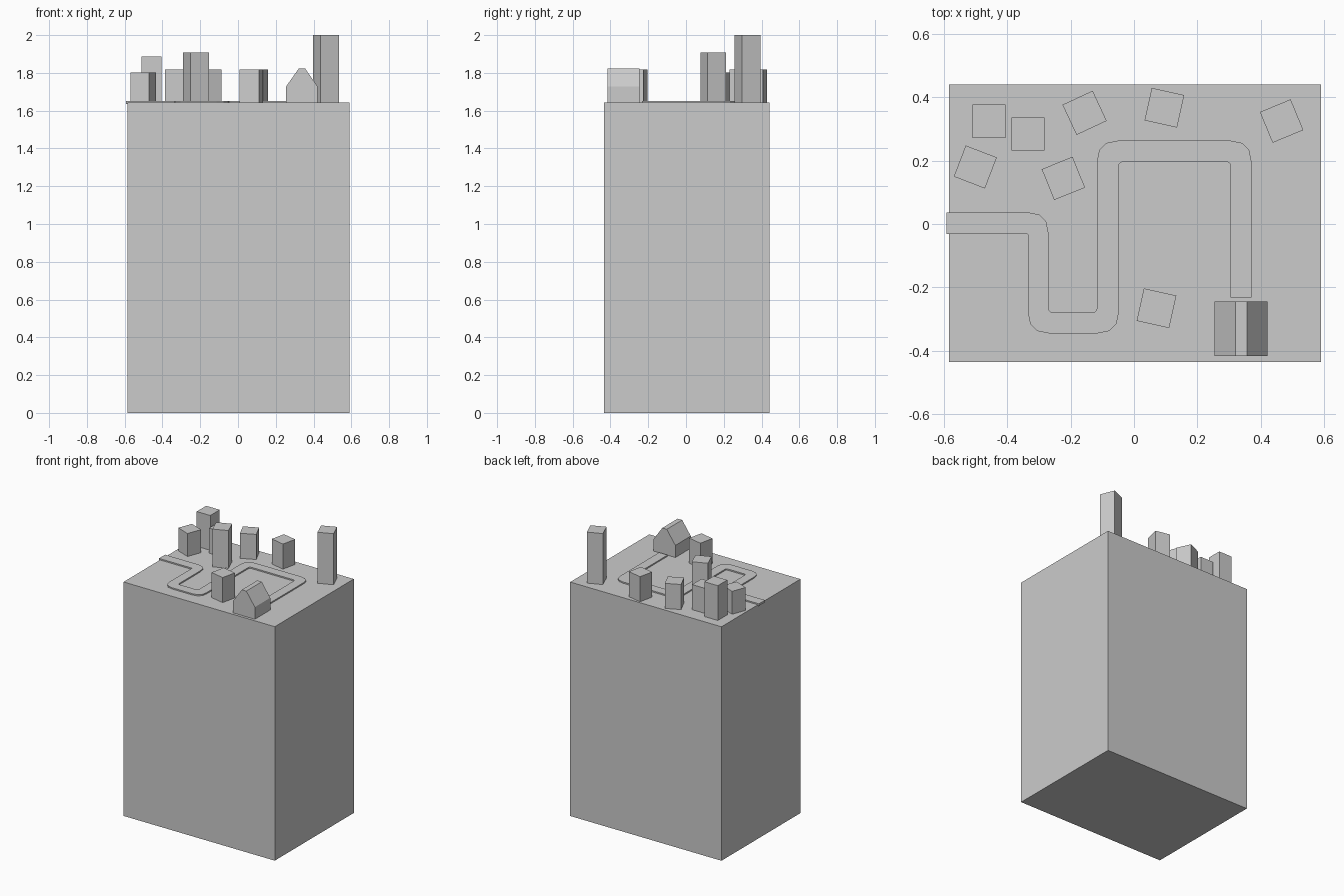
import bpy, bmesh, math
from mathutils import Vector

if "Cube" in bpy.data.objects:
    bpy.data.objects.remove(bpy.data.objects["Cube"])

grey = bpy.data.materials.new("plain_grey")
grey.diffuse_color = (0.6, 0.6, 0.6, 1)
grey.use_nodes = True
grey.node_tree.nodes["Principled BSDF"].inputs["Base Color"].default_value = grey.diffuse_color

GROUND = 1.642


def extruded(name, points, offset):
    """Solid made from a flat outline pushed along an offset vector."""
    bm = bmesh.new()
    face = bm.faces.new([bm.verts.new(p) for p in points])
    top = bmesh.ops.extrude_face_region(bm, geom=[face])["geom"]
    verts = [g for g in top if isinstance(g, bmesh.types.BMVert)]
    bmesh.ops.translate(bm, verts=verts, vec=offset)
    bmesh.ops.recalc_face_normals(bm, faces=bm.faces[:])
    mesh = bpy.data.meshes.new(name)
    bm.to_mesh(mesh)
    bm.free()
    mesh.materials.append(grey)
    obj = bpy.data.objects.new(name, mesh)
    bpy.context.collection.objects.link(obj)
    return obj


def rectangle(x0, x1, y0, y1, z):
    return [(x0, y0, z), (x1, y0, z), (x1, y1, z), (x0, y1, z)]


# Tall plinth
extruded("plinth", rectangle(-0.584, 0.59, -0.435, 0.441, 0), (0, 0, GROUND))

# Square towers: x, y, turn in degrees, top height
towers = [
    (-0.458, 0.324, 0, 1.886), (-0.335, 0.284, 0, 1.818),
    (-0.501, 0.180, -21, 1.803), (-0.156, 0.351, 25, 1.818),
    (-0.223, 0.144, 22, 1.907), (0.096, 0.367, -12.5, 1.818),
    (0.466, 0.325, 22.5, 2.0), (0.071, -0.266, -12.5, 1.818),
]
for i, (x, y, turn, top) in enumerate(towers):
    h = 0.0525
    tower = extruded(f"tower_{i + 1}", rectangle(-h, h, -h, h, 0), (0, 0, top - GROUND))
    tower.location = (x, y, GROUND)
    tower.rotation_euler.z = math.radians(turn)

# House with a flat-ridged gable roof
gable = [(0.254, GROUND), (0.422, GROUND), (0.422, 1.727), (0.356, 1.822),
         (0.321, 1.822), (0.254, 1.727)]
extruded("house", [(x, -0.416, z) for x, z in gable], (0, 0.171, 0))


# Winding road: each side is a polyline with rounded corners
def rounded(corners):
    """Corners are (x, y, rounding distance)."""
    out = []
    for i, (x, y, d) in enumerate(corners):
        p = Vector((x, y))
        if d == 0:
            out.append(p)
            continue
        a = p + (Vector(corners[i - 1][:2]) - p).normalized() * d
        b = p + (Vector(corners[i + 1][:2]) - p).normalized() * d
        for t in (0, 1 / 3, 2 / 3, 1):
            out.append(a * (1 - t) ** 2 + p * 2 * t * (1 - t) + b * t * t)
    return out


WIDE, TIGHT = 0.066, 0.014
left = [(-0.592, 0.037, 0), (-0.27, 0.037, WIDE), (-0.27, -0.279, TIGHT),
        (-0.117, -0.279, TIGHT), (-0.117, 0.263, WIDE), (0.371, 0.263, WIDE),
        (0.371, -0.232, 0)]
right = [(-0.592, -0.031, 0), (-0.335, -0.031, 0.004), (-0.335, -0.345, WIDE),
         (-0.048, -0.345, WIDE), (-0.048, 0.196, TIGHT), (0.305, 0.196, TIGHT),
         (0.305, -0.232, 0)]
outline = rounded(left) + rounded(right)[::-1]
extruded("road", [(p.x, p.y, 1.636) for p in outline], (0, 0, 0.015))
